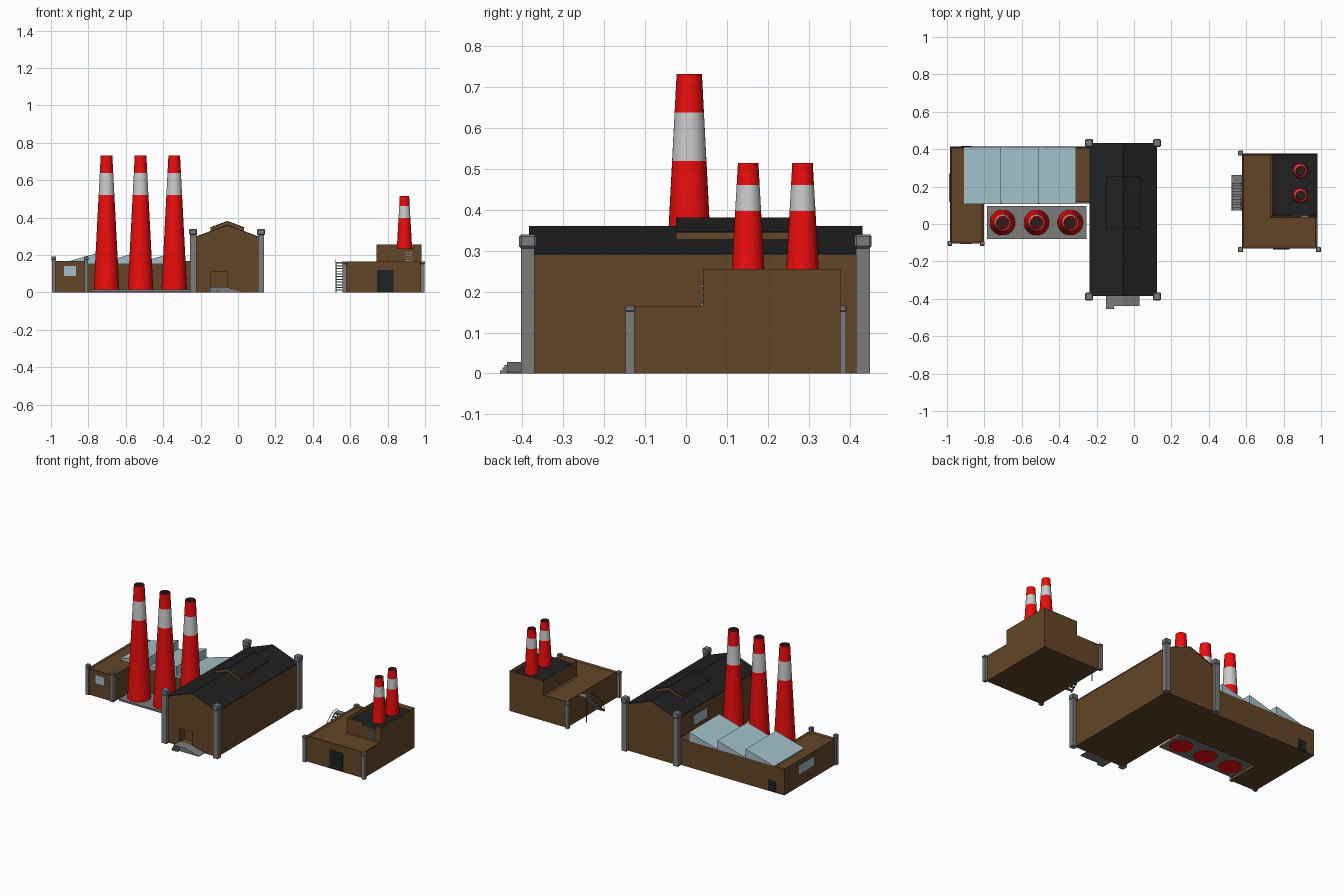
import bpy, bmesh, math
from mathutils import Vector

if "Cube" in bpy.data.objects:
    bpy.data.objects.remove(bpy.data.objects["Cube"])


def material(name, rgb):
    m = bpy.data.materials.new(name)
    m.diffuse_color = (*rgb, 1)
    m.use_nodes = True
    m.node_tree.nodes["Principled BSDF"].inputs["Base Color"].default_value = m.diffuse_color
    return m


BROWN = material("brown_wall", (0.125, 0.06, 0.02))
BLACK = material("black_roof", (0.015, 0.015, 0.016))
RED = material("red_paint", (0.85, 0.004, 0.004))
WHITE = material("white_paint", (0.6, 0.6, 0.6))
GLASS = material("pale_glass", (0.36, 0.52, 0.58))
GREY = material("grey_stone", (0.2, 0.2, 0.2))


def finish(name, bm, mats):
    bmesh.ops.recalc_face_normals(bm, faces=bm.faces)
    me = bpy.data.meshes.new(name)
    bm.to_mesh(me)
    bm.free()
    ob = bpy.data.objects.new(name, me)
    bpy.context.collection.objects.link(ob)
    for m in mats:
        me.materials.append(m)
    return ob


def add_box(bm, x0, x1, y0, y1, z0, z1):
    vs = bmesh.ops.create_cube(bm, size=1)["verts"]
    for v in vs:
        v.co = Vector(((x0 + x1) / 2 + v.co.x * (x1 - x0),
                       (y0 + y1) / 2 + v.co.y * (y1 - y0),
                       (z0 + z1) / 2 + v.co.z * (z1 - z0)))


def boxes(name, mat, *dims):
    bm = bmesh.new()
    for d in dims:
        add_box(bm, *d)
    return finish(name, bm, [mat])


def extrude(name, mat, pts, axis, a, b):
    """Extrude an (x, z) outline along y, or an (x, y) outline along z."""
    bm = bmesh.new()
    f = bm.faces.new([bm.verts.new((p, a, q) if axis == "y" else (p, q, a)) for p, q in pts])
    ext = bmesh.ops.extrude_face_region(bm, geom=[f])["geom"]
    move = (0, b - a, 0) if axis == "y" else (0, 0, b - a)
    bmesh.ops.translate(bm, verts=[v for v in ext if isinstance(v, bmesh.types.BMVert)], vec=move)
    return finish(name, bm, [mat])


def parapet(ob, rim, drop, roof_mat=None):
    """Inset the top face and sink it so a low rim remains."""
    bm = bmesh.new()
    bm.from_mesh(ob.data)
    top = max(bm.faces, key=lambda f: f.calc_center_median().z)
    bmesh.ops.inset_region(bm, faces=[top], thickness=rim, use_even_offset=True)
    bmesh.ops.translate(bm, verts=top.verts, vec=(0, 0, -drop))
    if roof_mat:
        ob.data.materials.append(roof_mat)
        top.material_index = 1
    bm.to_mesh(ob.data)
    bm.free()


def cut(ob, *dims):
    cutter = boxes("cutter", BROWN, dims)
    mod = ob.modifiers.new("cut", "BOOLEAN")
    mod.operation, mod.object, mod.solver = "DIFFERENCE", cutter, "EXACT"
    bpy.context.view_layer.objects.active = ob
    bpy.ops.object.modifier_apply(modifier="cut")
    bpy.data.objects.remove(cutter)


def stack(name, x, y, z0, z1, r0, r1, w0, w1, n=32):
    """Tapered striped chimney with a dark flue."""
    r = lambda z: r0 + (r1 - r0) * (z - z0) / (z1 - z0)
    prof = [(0, z0), (r0, z0), (r(w0), w0), (r(w1), w1), (r1, z1),
            (r1 * 0.78, z1), (r1 * 0.78, z1 - 0.04), (0, z1 - 0.04)]
    band = [0, 0, 1, 0, 0, 2, 2]
    bm = bmesh.new()
    rings = []
    for rad, z in prof:
        if rad == 0:
            rings.append([bm.verts.new((x, y, z))] * n)
        else:
            rings.append([bm.verts.new((x + rad * math.cos(k * math.tau / n),
                                        y + rad * math.sin(k * math.tau / n), z)) for k in range(n)])
    for i, (lo, hi) in enumerate(zip(rings, rings[1:])):
        for k in range(n):
            j = (k + 1) % n
            f = bm.faces.new(list(dict.fromkeys((lo[k], lo[j], hi[j], hi[k]))))
            f.material_index = band[i]
    ob = finish(name, bm, [RED, WHITE, BLACK])
    bpy.ops.object.select_all(action="DESELECT")
    ob.select_set(True)
    bpy.context.view_layer.objects.active = ob
    bpy.ops.object.shade_smooth_by_angle(angle=math.radians(35))


def pillar(name, x, y, h, w, cap):
    """Square corner post with a wider bevelled cap."""
    c = w * 1.25
    boxes(name, GREY, (x - w, x + w, y - w, y + w, 0, h - cap))
    ob = boxes(name + "_cap", GREY, (x - c, x + c, y - c, y + c, h - cap, h))
    bv = ob.modifiers.new("bevel", "BEVEL")
    bv.width, bv.segments = c * 0.25, 1


def rod(name, pts, rad):
    cu = bpy.data.curves.new(name, "CURVE")
    cu.dimensions, cu.bevel_depth, cu.bevel_resolution = "3D", rad, 0
    sp = cu.splines.new("POLY")
    sp.points.add(len(pts) - 1)
    for p, c in zip(sp.points, pts):
        p.co = (*c, 1)
    cu.materials.append(GREY)
    bpy.context.collection.objects.link(bpy.data.objects.new(name, cu))


# Main hall: gabled walls, recessed doorway, roof slab and ridge monitor
X0, X1, XC = -0.235, 0.12, -0.057
hall = extrude("hall_walls", BROWN, [(X0, 0), (X1, 0), (X1, 0.291), (XC, 0.358), (X0, 0.291)], "y", -0.38, 0.43)
cut(hall, -0.147, -0.06, -0.40, -0.33, 0.028, 0.11)
extrude("hall_roof", BLACK, [(X0 - 0.003, 0.29), (XC, 0.357), (X1 + 0.003, 0.29), (X1 + 0.003, 0.294),
                             (XC, 0.361), (X0 - 0.003, 0.294)], "y", -0.384, 0.432)
extrude("monitor_walls", BROWN, [(-0.147, 0.31), (0.033, 0.31), (0.033, 0.344), (XC, 0.378), (-0.147, 0.344)],
        "y", -0.025, 0.255)
extrude("monitor_roof", BLACK, [(-0.15, 0.343), (XC, 0.378), (0.036, 0.343), (0.036, 0.347), (XC, 0.382),
                                (-0.15, 0.347)], "y", -0.025, 0.255)
for i, (x, y) in enumerate([(-0.24, -0.387), (0.123, -0.387), (-0.24, 0.433), (0.123, 0.433)]):
    pillar(f"hall_pillar_{i}", x, y, 0.34, 0.017, 0.034)
boxes("hall_window", GLASS, (-0.238, -0.23, 0.13, 0.26, 0.19, 0.25))

# Loading dock with side ramp and front steps
extrude("dock_and_ramp", GREY, [(-0.15, 0), (0.03, 0), (0.03, 0.003), (-0.06, 0.028), (-0.15, 0.028)],
        "y", -0.438, -0.378)
boxes("dock_steps", GREY, *[(-0.15, -0.108, -0.438 - 0.0055 * (i + 1), -0.437, 0, 0.021 - 0.007 * i)
                            for i in range(3)])

# L-shaped workshop wing
wing = extrude("wing_walls", BROWN, [(-0.985, -0.105), (-0.803, -0.105), (-0.803, 0.11), (-0.23, 0.11),
                                     (-0.23, 0.415), (-0.985, 0.415)], "z", 0, 0.167)
parapet(wing, 0.009, 0.008)
for i in range(3):
    x = -0.91 + 0.2 * i
    extrude(f"sawtooth_skylight_{i}", GLASS, [(x, 0.155), (x + 0.2, 0.155), (x + 0.2, 0.222), (x, 0.165)],
            "y", 0.108, 0.412)
for i, x in enumerate((-0.985, -0.812)):
    pillar(f"wing_pillar_{i}", x, -0.104, 0.192, 0.010, 0.02)
boxes("wing_windows", GLASS, (-0.93, -0.867, -0.108, -0.10, 0.087, 0.14),
      (-0.988, -0.98, 0.12, 0.27, 0.08, 0.135))
boxes("wing_back_door", BLACK, (-0.925, -0.87, 0.41, 0.418, 0.002, 0.07))

# Three tall stacks on a plinth
boxes("stack_plinth", GREY, (-0.785, -0.255, -0.08, 0.095, 0.003, 0.014))
for i, x in enumerate((-0.703, -0.521, -0.341)):
    stack(f"tall_stack_{i}", x, 0.008, 0.0, 0.732, 0.069, 0.031, 0.52, 0.638)

# Separate boiler house: low block and taller block with notched parapet
low = extrude("boiler_low_block", BROWN, [(0.577, -0.132), (0.98, -0.132), (0.98, 0.045), (0.74, 0.045),
                                          (0.74, 0.378), (0.577, 0.378)], "z", 0, 0.165)
parapet(low, 0.009, 0.008)
tall = extrude("boiler_tall_block", BROWN, [(0.74, 0.042), (0.98, 0.042), (0.98, 0.378), (0.74, 0.378)],
               "z", 0, 0.256)
parapet(tall, 0.006, 0.022, BLACK)
cut(tall, 0.85, 0.94, 0.03, 0.0479, 0.2345, 0.3)
for i, (x, y) in enumerate([(0.57, -0.137), (0.986, -0.137), (0.57, 0.38)]):
    pillar(f"boiler_pillar_{i}", x, y, 0.166, 0.011, 0.015)
boxes("boiler_door", BLACK, (0.742, 0.832, -0.135, -0.12, 0.002, 0.12))
for i, y in enumerate((0.152, 0.285)):
    stack(f"short_stack_{i}", 0.89, y, 0.233, 0.515, 0.041, 0.025, 0.397, 0.461)
boxes("wall_rungs", GREY, *[(0.892, 0.934, 0.036, 0.044, 0.165 + 0.015 * i, 0.172 + 0.015 * i) for i in range(4)])

# Outside staircase climbing toward the back, with rails and legs
N = 11
boxes("stair_treads", GREY, *[(0.522, 0.577, 0.072 + 0.0145 * i, 0.089 + 0.0145 * i,
                               0.009 + 0.0145 * i, 0.014 + 0.0145 * i) for i in range(N)],
      (0.522, 0.577, 0.225, 0.262, 0.155, 0.162))
for x in (0.523, 0.573):
    rod("stair_stringer", [(x, 0.072, 0.004), (x, 0.228, 0.157), (x, 0.26, 0.157)], 0.003)
rod("stair_leg", [(0.524, 0.255, 0), (0.524, 0.255, 0.157)], 0.003)
rod("stair_handrail", [(0.523, 0.075, 0.01), (0.523, 0.085, 0.06), (0.523, 0.19, 0.163), (0.523, 0.215, 0.175),
                       (0.523, 0.255, 0.175), (0.523, 0.26, 0.16)], 0.002)
